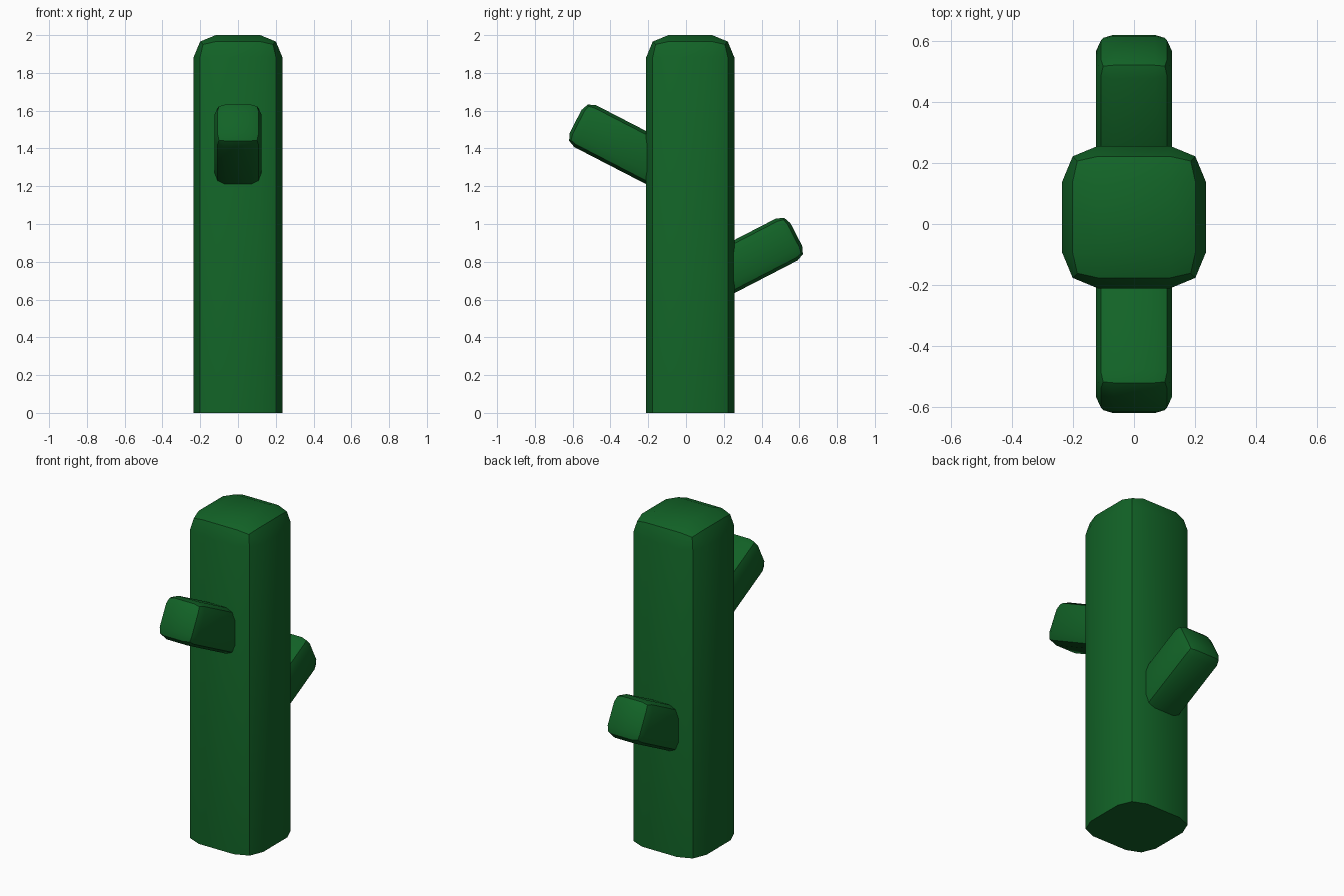
import bpy
import bmesh
from math import radians
from mathutils import Matrix, Vector

default = bpy.data.objects.get("Cube")
if default:
    bpy.data.objects.remove(default, do_unlink=True)

green = bpy.data.materials.new("dark green")
green.use_nodes = True
COLOUR = (0.006, 0.125, 0.02, 1)
green.diffuse_color = COLOUR
green.node_tree.nodes["Principled BSDF"].inputs["Base Color"].default_value = COLOUR


def rounded_box(name, size, radius, matrix, cut_floor=False):
    """Box with two-step rounded edges, optionally cut flat at the floor."""
    bm = bmesh.new()
    bmesh.ops.create_cube(bm, size=1)
    bmesh.ops.scale(bm, vec=size, verts=bm.verts)
    bmesh.ops.bevel(bm, geom=bm.edges[:], offset=radius, offset_type='OFFSET',
                    segments=2, profile=0.5, affect='EDGES')
    bm.transform(matrix)
    if cut_floor:
        cut = bmesh.ops.bisect_plane(bm, geom=bm.verts[:] + bm.edges[:] + bm.faces[:],
                                     plane_co=(0, 0, 0), plane_no=(0, 0, 1),
                                     clear_inner=True)
        rim = [e for e in cut["geom_cut"] if isinstance(e, bmesh.types.BMEdge)]
        bmesh.ops.contextual_create(bm, geom=rim)
    bmesh.ops.recalc_face_normals(bm, faces=bm.faces[:])
    mesh = bpy.data.meshes.new(name)
    bm.to_mesh(mesh)
    bm.free()
    mesh.materials.append(green)
    obj = bpy.data.objects.new(name, mesh)
    bpy.context.collection.objects.link(obj)
    bpy.ops.object.select_all(action='DESELECT')
    obj.select_set(True)
    bpy.context.view_layer.objects.active = obj
    bpy.ops.object.shade_smooth_by_angle(angle=radians(30))
    return obj


# Trunk, rounded on top and flat at the floor
rounded_box("trunk", (0.47, 0.466, 2.4), 0.117,
            Matrix.Translation((0, 0.0225, 0.8)), cut_floor=True)

# Two stubby branches, rising away from the trunk
LENGTH = 0.6
TILT = radians(27.3)
for name, side, tip_z in (("front_branch", -1, 1.544), ("back_branch", 1, 0.944)):
    turn = Matrix.Rotation(side * TILT, 4, 'X')
    outward = turn @ Vector((0, side, 0))
    centre = Vector((0, side * 0.584, tip_z)) - outward * LENGTH / 2
    rounded_box(name, (0.25, LENGTH, 0.25), 0.057,
                Matrix.Translation(centre) @ turn)
